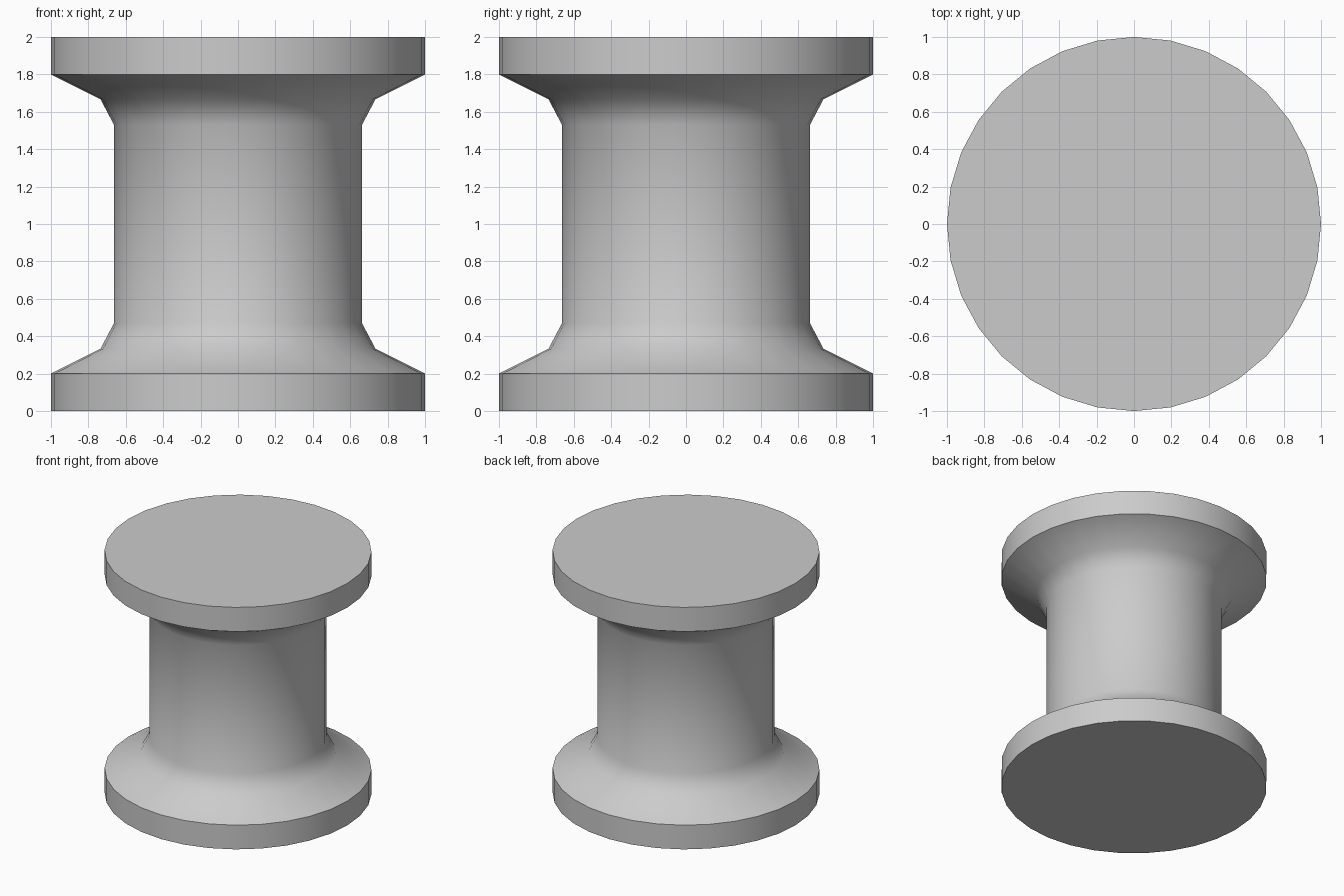
import bpy, bmesh, math

if "Cube" in bpy.data.objects:
    bpy.data.objects.remove(bpy.data.objects["Cube"])

SIDES = 32
# lower half of the spool profile: (radius, height), mirrored about z = 1
half = [(1.0, 0.0), (1.0, 0.2), (0.735, 0.333), (0.663, 0.47)]
profile = half + [(r, 2.0 - z) for r, z in reversed(half)]

# lathe the profile into rings
bm = bmesh.new()
rings = []
for r, z in profile:
    rings.append([bm.verts.new((r * math.cos(math.tau * i / SIDES),
                                r * math.sin(math.tau * i / SIDES), z))
                  for i in range(SIDES)])
for low, high in zip(rings, rings[1:]):
    for i in range(SIDES):
        j = (i + 1) % SIDES
        bm.faces.new((low[i], low[j], high[j], high[i]))

# flat end caps
bm.faces.new(list(reversed(rings[0])))
bm.faces.new(rings[-1])

mesh = bpy.data.meshes.new("spool")
bm.to_mesh(mesh)
bm.free()
spool = bpy.data.objects.new("spool", mesh)
bpy.context.collection.objects.link(spool)

# smooth barrel and flares, crisp rims
bpy.context.view_layer.objects.active = spool
spool.select_set(True)
bpy.ops.object.shade_smooth_by_angle(angle=math.radians(45))
